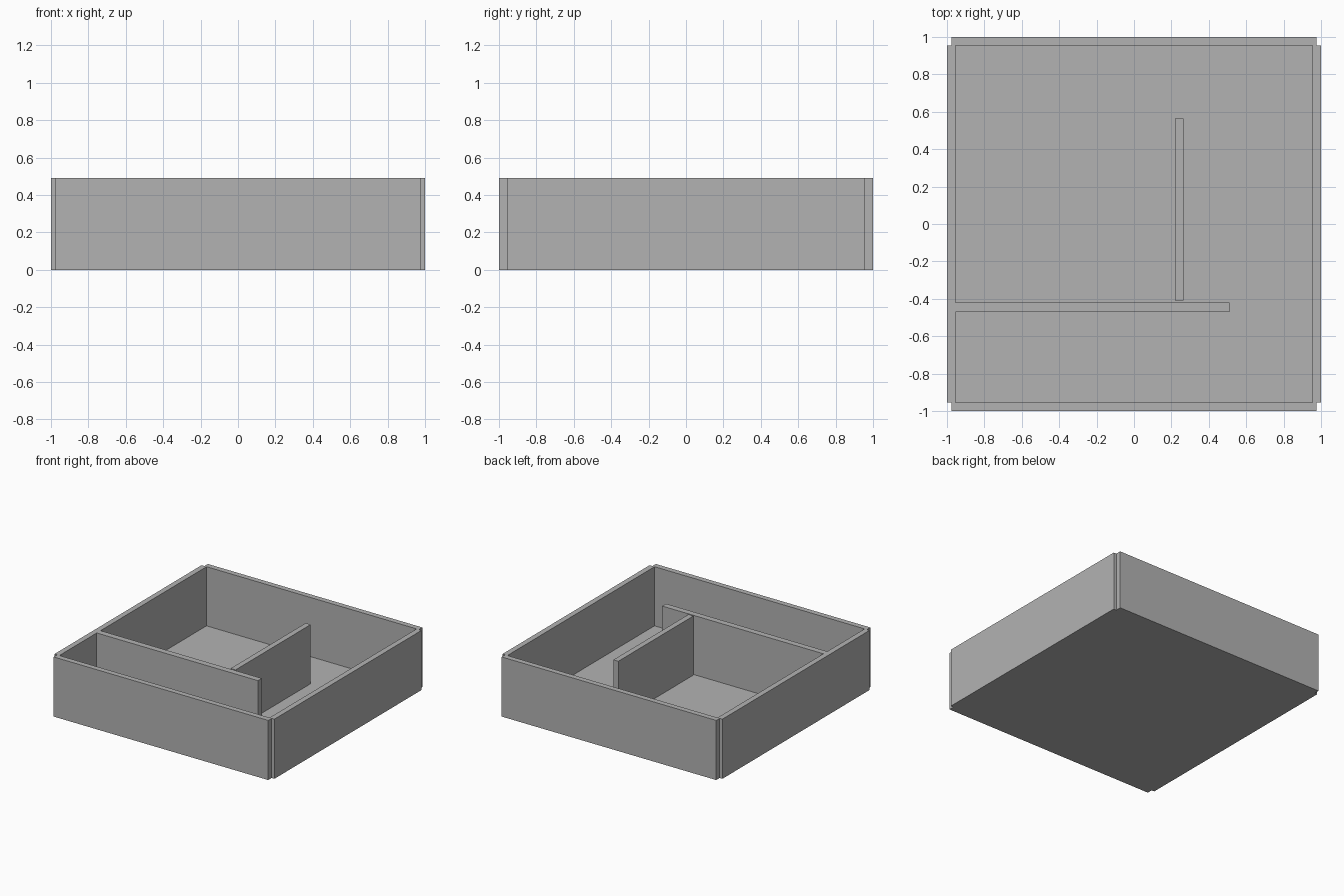
import bpy

# Remove the default cube
old = bpy.data.objects.get("Cube")
if old:
    bpy.data.objects.remove(old, do_unlink=True)

# Single plain grey material
grey = bpy.data.materials.new("plain_grey")
grey.use_nodes = True
colour = (0.45, 0.45, 0.45, 1)
grey.diffuse_color = colour
grey.node_tree.nodes["Principled BSDF"].inputs["Base Color"].default_value = colour

HEIGHT = 0.49
INNER = 0.955


def panel(name, x, y, z):
    """Flat-sided board given its (low, high) extent on each axis."""
    spans = (x, y, z)
    bpy.ops.mesh.primitive_cube_add(size=1, location=[(a + b) / 2 for a, b in spans])
    board = bpy.context.object
    board.name = name
    board.scale = [b - a for a, b in spans]
    bpy.ops.object.transform_apply(location=False, rotation=False, scale=True)
    board.data.materials.append(grey)
    return board


# Thin floor
panel("floor", (-INNER, INNER), (-INNER, INNER), (0, 0.004))

# Outer walls, with small notches left at the corners
for side, x in (("right", (-1, -INNER)), ("left", (INNER, 1))):
    panel(side + "_wall", x, (-INNER, INNER), (0, HEIGHT))
for side, y in (("front", (-1, -INNER)), ("back", (INNER, 1))):
    panel(side + "_wall", (-0.975, 0.975), y, (0, HEIGHT))

# Inner partitions: one joined to the right wall, one free-standing
panel("long_partition", (-INNER, 0.51), (-0.47, -0.42), (0, HEIGHT))
panel("short_partition", (0.22, 0.265), (-0.41, 0.565), (0, HEIGHT))
